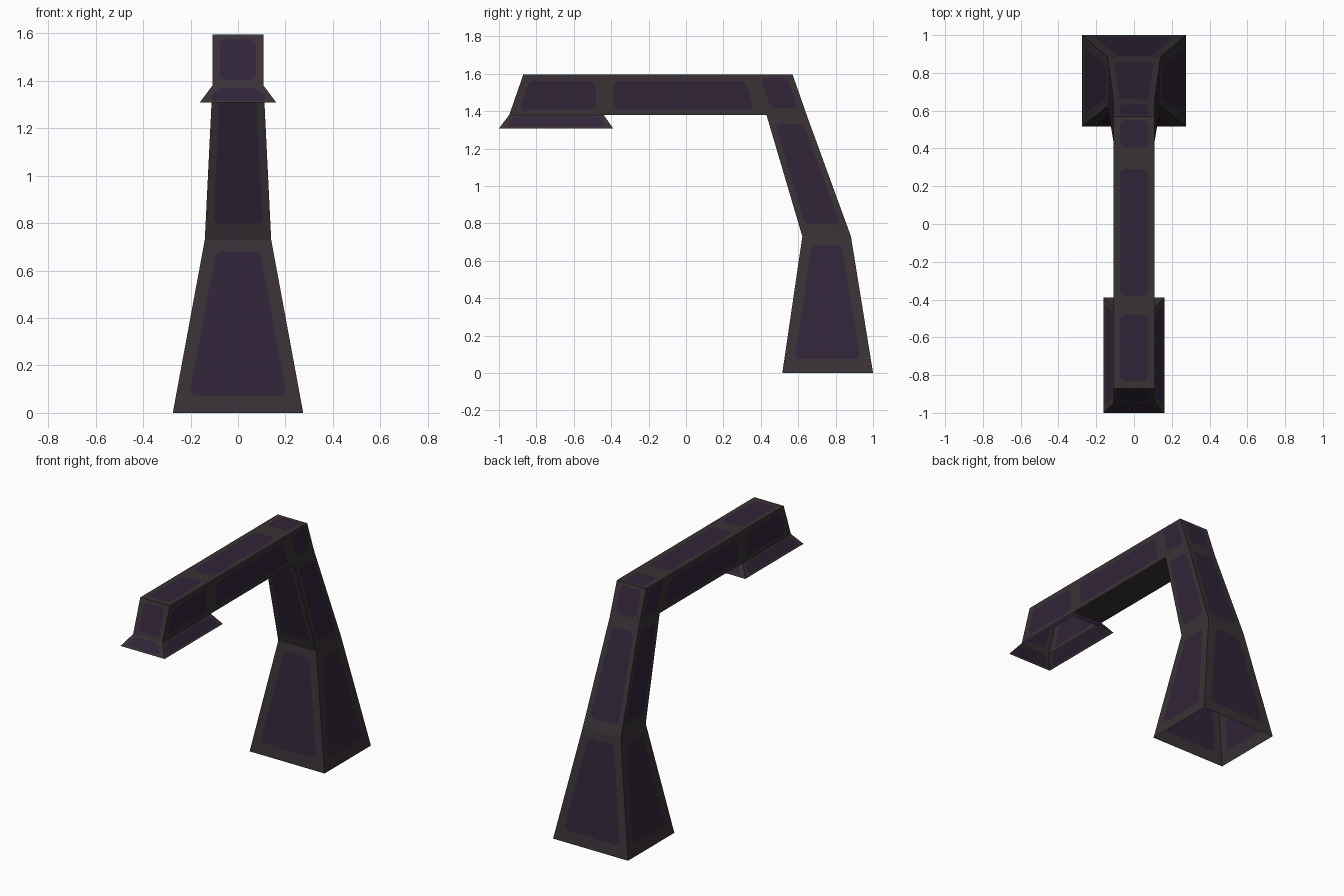
import bpy, bmesh
from mathutils import Vector

if "Cube" in bpy.data.objects:
    bpy.data.objects.remove(bpy.data.objects["Cube"])


def material(name, rgb):
    m = bpy.data.materials.new(name)
    m.diffuse_color = (*rgb, 1)
    m.use_nodes = True
    m.node_tree.nodes["Principled BSDF"].inputs["Base Color"].default_value = m.diffuse_color
    return m


FRAME = material("dark grey frame", (0.041, 0.032, 0.037))
PANEL = material("dark purple panel", (0.030, 0.0176, 0.039))


def ring(hx, y0, y1, z):
    """Rectangle, counter-clockwise from above, starting front left."""
    return [Vector(p) for p in ((-hx, y0, z), (hx, y0, z), (hx, y1, z), (-hx, y1, z))]


def wall(lo, up, i):
    """Outward quad between two rings: 0 front, 1 right, 2 back, 3 left."""
    j = (i + 1) % 4
    return [lo[i], lo[j], up[j], up[i]]


def add_panel(bm, quad, side, low, high, cut=0.018):
    """Quad with a chamfered coloured panel cut into it."""
    a, b, c, d = quad
    h = ((a + b) / 2 - (c + d) / 2).length

    def span(dist, s):
        l, r = a.lerp(d, dist / h), b.lerp(c, dist / h)
        w = (r - l).length
        return l.lerp(r, s / w), r.lerp(l, s / w)

    k = min(cut, (h - low - high) / 4)
    bl, br = span(low, side + k)
    ll, lr = span(low + k, side)
    ul, ur = span(h - high - k, side)
    tl, tr = span(h - high, side + k)
    o = [bm.verts.new(p) for p in quad]
    p = [bm.verts.new(q) for q in (bl, br, lr, ur, tr, tl, ul, ll)]
    bm.faces.new(p).material_index = 1
    for i in range(4):
        j = (i + 1) % 4
        bm.faces.new((o[i], o[j], p[2 * i + 1], p[2 * i]))
        bm.faces.new((o[j], p[(2 * i + 2) % 8], p[2 * i + 1]))


def part(name, panels, plain=()):
    bm = bmesh.new()
    for quad, margins in panels:
        add_panel(bm, quad, *margins)
    for quad in plain:
        bm.faces.new([bm.verts.new(p) for p in quad])
    bmesh.ops.remove_doubles(bm, verts=bm.verts, dist=0.0005)
    me = bpy.data.meshes.new(name)
    bm.to_mesh(me)
    bm.free()
    me.materials.append(FRAME)
    me.materials.append(PANEL)
    bpy.context.collection.objects.link(bpy.data.objects.new(name, me))


# Post: open tapering base and leaning upper post
W, ZB, ZT = 0.108, 1.38, 1.595
foot = ring(0.275, 0.515, 1.0, 0)
knee = ring(0.14, 0.622, 0.882, 0.73)
neck = ring(W, 0.43, 0.645, ZB)
crown = ring(W, 0.36, 0.57, ZT)
part("base", [(wall(foot, knee, i), (0.056, 0.075, 0.05)) for i in range(4)])
part("upper_post", [(wall(knee, neck, i), (0.033, 0.07, 0.05)) for i in range(4)])

# Elbow block, open towards the arm
part("elbow", [(wall(neck, crown, i), (0.035, 0.035, 0.02)) for i in (1, 2, 3)]
     + [(crown, (0.035, 0.045, 0.02))])

# Horizontal arm with plain underside
arm_lo = ring(W, -0.44, 0.43, ZB)
arm_up = ring(W, -0.44, 0.36, ZT)
part("arm", [(wall(arm_lo, arm_up, i), (0.055, 0.03, 0.035)) for i in (1, 3)]
     + [(arm_up, (0.035, 0.06, 0.07))], [arm_lo[::-1]])

# Lamp head, hollow and open below
head_lo = ring(W, -0.945, -0.44, ZB)
head_up = ring(W, -0.87, -0.44, ZT)
part("lamp_head", [(wall(head_lo, head_up, i), (0.045, 0.03, 0.035)) for i in (1, 3)]
     + [(wall(head_lo, head_up, 0), (0.033, 0.025, 0.02)),
        (head_up, (0.035, 0.04, 0.04))])

# Flared shade, open below
rim = ring(0.162, -1.0, -0.39, 1.308)
part("lamp_shade", [(wall(rim, head_lo, i), (0.03, 0.012, 0.01)) for i in range(4)])
